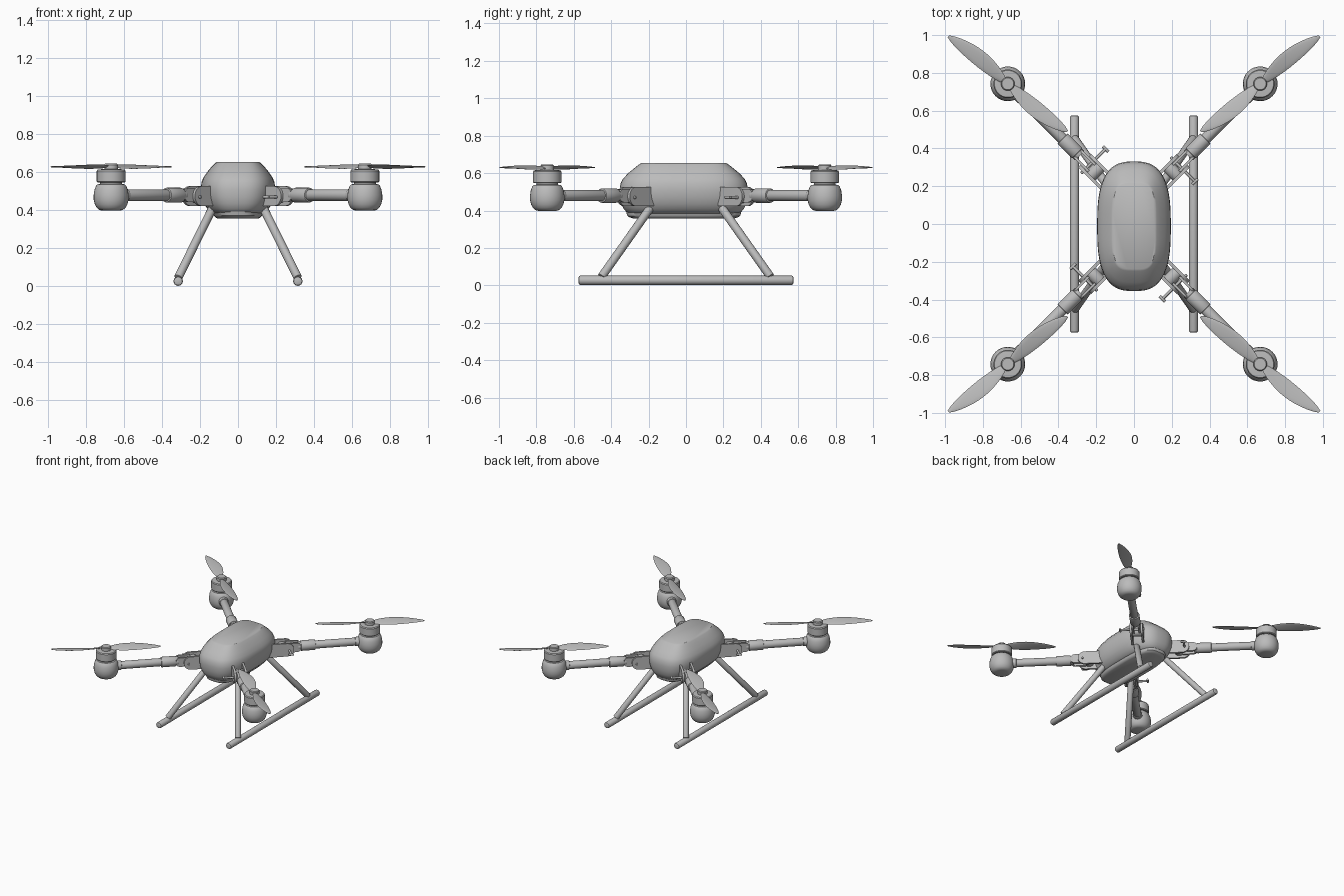
import bpy, bmesh, math
from mathutils import Matrix, Vector

if "Cube" in bpy.data.objects:
    bpy.data.objects.remove(bpy.data.objects["Cube"])

grey = bpy.data.materials.new("light_grey")
grey.diffuse_color = (0.5, 0.5, 0.5, 1)
grey.use_nodes = True
grey.node_tree.nodes["Principled BSDF"].inputs["Base Color"].default_value = grey.diffuse_color


def finish(bm, name, matrix=Matrix(), smooth=35):
    bmesh.ops.recalc_face_normals(bm, faces=bm.faces)
    me = bpy.data.meshes.new(name)
    bm.to_mesh(me)
    bm.free()
    ob = bpy.data.objects.new(name, me)
    bpy.context.collection.objects.link(ob)
    me.transform(matrix)
    me.materials.append(grey)
    bpy.ops.object.select_all(action='DESELECT')
    ob.select_set(True)
    bpy.context.view_layer.objects.active = ob
    bpy.ops.object.shade_smooth_by_angle(angle=math.radians(smooth))
    return ob


def loft(rings, name, matrix=Matrix(), smooth=35):
    """Skin a list of closed point loops and cap both ends."""
    bm = bmesh.new()
    loops = [[bm.verts.new(p) for p in ring] for ring in rings]
    n = len(loops[0])
    for a, b in zip(loops, loops[1:]):
        for i in range(n):
            j = (i + 1) % n
            bm.faces.new((a[i], a[j], b[j], b[i]))
    bm.faces.new(loops[0])
    bm.faces.new(loops[-1])
    return finish(bm, name, matrix, smooth)


def oval(z, rx, ry, e, yc=-0.012, n=64):
    """Superellipse ring with exponent e."""
    pts = []
    for i in range(n):
        c, s = math.cos(math.tau * i / n), math.sin(math.tau * i / n)
        pts.append((math.copysign(abs(c) ** (2 / e), c) * rx,
                    yc + math.copysign(abs(s) ** (2 / e), s) * ry, z))
    return pts


def lathe(profile, name, matrix=Matrix(), n=32):
    return loft([oval(z, r, r, 2, 0, n) for r, z in profile], name, matrix)


def rod(a, b, r, name, matrix=Matrix(), bevel=0.004, n=24):
    """Round bar from a to b with softened ends."""
    a, b = Vector(a), Vector(b)
    d = b - a
    m = Matrix.Translation(a) @ d.to_track_quat('Z', 'Y').to_matrix().to_4x4()
    h, k = d.length, bevel
    return lathe([(r - k, 0), (r - k * .3, k * .3), (r, k), (r, h - k),
                  (r - k * .3, h - k * .3), (r - k, h)], name, matrix @ m, n)


def lug(x0, x1, yc, t, z, h, name, matrix):
    """Upright plate with a rounded outer end at x0."""
    side = [(x0 + h - h * math.cos(a), z + h * math.sin(a))
            for a in [math.radians(-90 + 15 * i) for i in range(13)]]
    side += [(x1, z + h), (x1, z - h)]
    loft([[(x, yc + s * t / 2, zz) for x, zz in side] for s in (-1, 1)], name, matrix)


# Body shell and belly tray
loft([oval(*r) for r in [
    (0.382, 0.125, 0.285, 3), (0.390, 0.142, 0.305, 2.9), (0.410, 0.163, 0.322, 2.8),
    (0.435, 0.178, 0.334, 2.8), (0.470, 0.190, 0.341, 2.8), (0.510, 0.195, 0.343, 2.8),
    (0.545, 0.193, 0.338, 2.8), (0.570, 0.184, 0.325, 2.8), (0.600, 0.164, 0.297, 3),
    (0.630, 0.139, 0.260, 3.3), (0.648, 0.121, 0.237, 3.7), (0.655, 0.112, 0.226, 4)]],
    "body_shell", smooth=40)
loft([oval(*r) for r in [
    (0.358, 0.110, 0.272, 3), (0.364, 0.120, 0.290, 3), (0.372, 0.127, 0.302, 3),
    (0.395, 0.132, 0.308, 3)]], "belly_tray")

# Landing gear
for sx in (-1, 1):
    x = 0.315 * sx
    rod((x, -0.575, 0.027), (x, 0.575, 0.027), 0.0245, "skid", bevel=0.010)
    for sy in (-1, 1):
        rod((0.125 * sx, 0.18 * sy, 0.43), (0.315 * sx, 0.452 * sy, 0.045),
            0.0225, "landing_leg")

# Arms: local x points from the motor towards the body
A = 0.48
for sx in (-1, 1):
    for sy in (-1, 1):
        base = Matrix.Translation((0.668 * sx, 0.742 * sy, 0))
        m = base @ Matrix.Rotation(math.atan2(-sy, -sx), 4, 'Z')

        # Arm tube with collars
        rod((0.04, 0, A), (0.50, 0, A), 0.030, "arm_tube", m)
        rod((0.07, 0, A), (0.112, 0, A), 0.035, "motor_collar", m)
        rod((0.41, 0, A), (0.52, 0, A), 0.039, "arm_clamp", m)

        # Folding hinge: forked lugs, knuckle, pin and lever
        for s in (-1, 1):
            lug(0.515, 0.63, 0.024 * s, 0.014, A, 0.036, "arm_lug", m)
            lug(0.575, 0.76, 0.041 * s, 0.016, A - 0.005, 0.052, "body_lug", m)
        rod((0.655, -0.045, A - 0.005), (0.655, 0.045, A - 0.005), 0.035, "hinge_block", m)
        rod((0.505, 0, A), (0.54, 0, A), 0.034, "arm_plug", m)
        rod((0.61, -0.06, A - 0.01), (0.61, 0.125, A - 0.01), 0.008, "hinge_pin", m, 0.002, 12)
        rod((0.590, 0.122, A - 0.01), (0.632, 0.122, A - 0.01), 0.008, "pin_lever", m, 0.002, 12)

        # Motor pod, motor and hub
        lathe([(0.045, 0.398), (0.062, 0.402), (0.076, 0.414), (0.086, 0.432),
               (0.092, 0.456), (0.092, 0.480), (0.088, 0.507), (0.080, 0.528),
               (0.072, 0.537), (0.058, 0.538)], "motor_pod", base)
        lathe([(0.058, 0.530), (0.058, 0.556)], "motor_neck", base)
        lathe([(0.070, 0.546), (0.076, 0.551), (0.076, 0.608), (0.071, 0.615),
               (0.045, 0.617)], "motor_bell", base)
        lathe([(0.036, 0.612), (0.036, 0.640), (0.031, 0.646)], "propeller_hub", base)

        # Two leaf-shaped blades, with twist fading to the tip
        for k in (0, 1):
            turn = math.atan2(0.252 * sy, 0.315 * sx) + math.pi * k
            rings = []
            for i in range(15):
                t = i / 14
                w = 0.010 + 0.034 * math.sin(math.pi * min(t * 1.02, 1) ** 0.92) ** 0.75
                w *= 1 if t < 0.97 else 0.6
                tilt = sx * sy * math.radians(17 * (1 - t) + 4)
                off = sx * sy * 0.012 * math.sin(math.pi * t)
                ring = []
                for j in range(12):
                    a = math.tau * j / 12
                    u, v = w * math.cos(a), 0.0035 * math.sin(a)
                    ring.append((0.015 + 0.388 * t,
                                 off + u * math.cos(tilt) - v * math.sin(tilt),
                                 0.630 + u * math.sin(tilt) + v * math.cos(tilt)))
                rings.append(ring)
            loft(rings, "propeller_blade", base @ Matrix.Rotation(turn, 4, 'Z'), 50)
